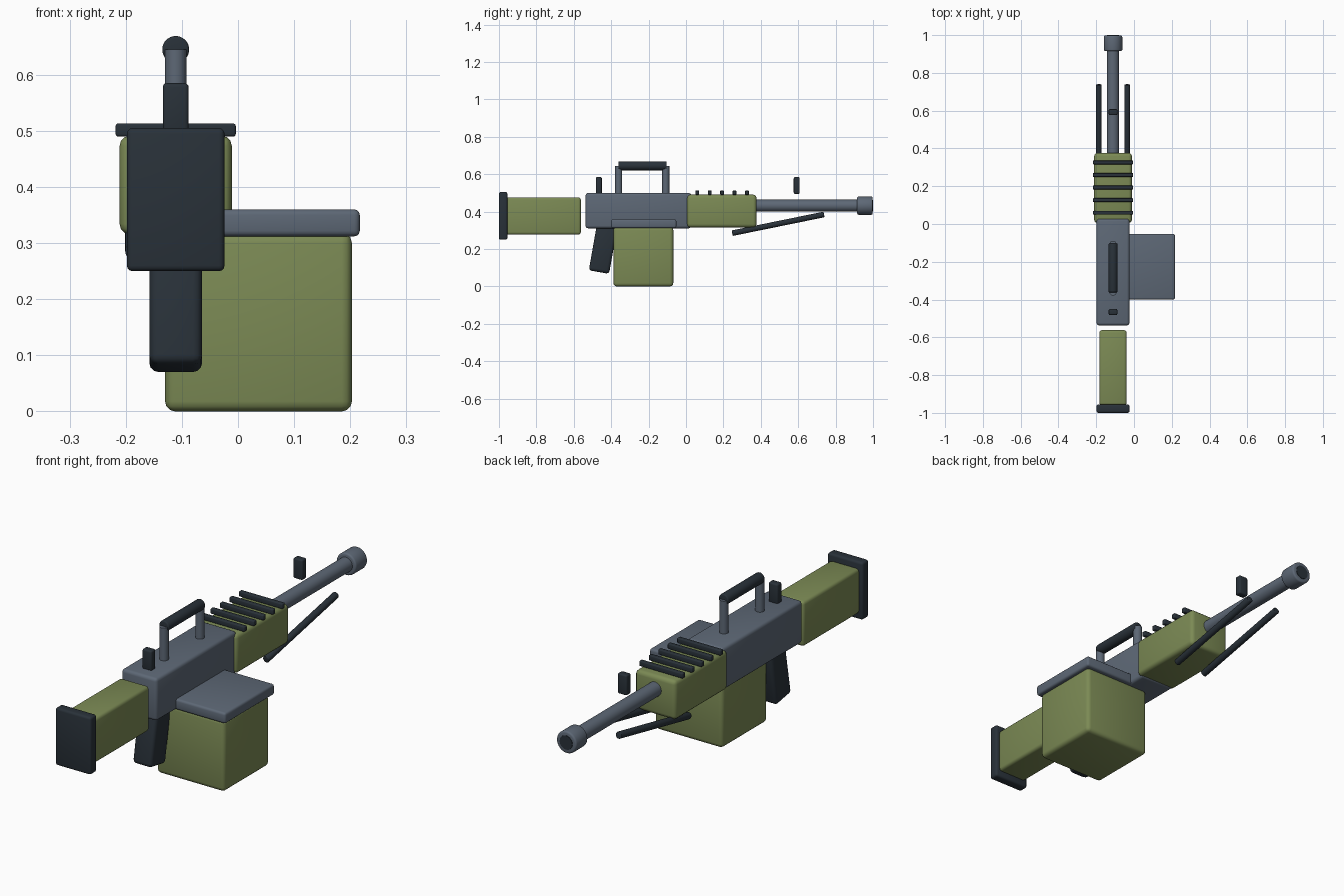
import bpy, bmesh
from math import radians
from mathutils import Vector, Matrix

cube = bpy.data.objects.get("Cube")
if cube:
    bpy.data.objects.remove(cube, do_unlink=True)

AXIS = -0.111   # centre line of the weapon
BORE = 0.432    # barrel height


def material(name, colour):
    mat = bpy.data.materials.new(name)
    mat.use_nodes = True
    mat.diffuse_color = (*colour, 1)
    mat.node_tree.nodes["Principled BSDF"].inputs["Base Color"].default_value = (*colour, 1)
    return mat


green = material("olive green", (0.2, 0.255, 0.09))
slate = material("slate grey", (0.11, 0.138, 0.18))
dark = material("dark gunmetal", (0.022, 0.031, 0.041))


def finish(bm, name, mat, matrix=None):
    mesh = bpy.data.meshes.new(name)
    bm.to_mesh(mesh)
    bm.free()
    mesh.materials.append(mat)
    obj = bpy.data.objects.new(name, mesh)
    bpy.context.collection.objects.link(obj)
    if matrix:
        obj.matrix_world = matrix
    bpy.ops.object.select_all(action="DESELECT")
    obj.select_set(True)
    bpy.context.view_layer.objects.active = obj
    bpy.ops.object.shade_smooth_by_angle(angle=radians(40))
    return obj


def box(name, mat, x, y, z, bevel, tilt=0):
    """Rounded box from (min, max) ranges, tilted about x."""
    size = [r[1] - r[0] for r in (x, y, z)]
    centre = [(r[0] + r[1]) / 2 for r in (x, y, z)]
    bm = bmesh.new()
    bmesh.ops.create_cube(bm, size=1)
    bmesh.ops.scale(bm, vec=size, verts=bm.verts)
    bmesh.ops.bevel(bm, geom=bm.edges[:], offset=bevel, segments=3,
                    profile=0.5, affect="EDGES")
    return finish(bm, name, mat,
                  Matrix.Translation(centre) @ Matrix.Rotation(radians(tilt), 4, "X"))


def rod(name, mat, start, end, radius, bevel=0.0):
    """Cylinder between two points with softened rims."""
    start, end = Vector(start), Vector(end)
    axis = end - start
    bm = bmesh.new()
    bmesh.ops.create_cone(bm, cap_ends=True, segments=32, radius1=radius,
                          radius2=radius, depth=axis.length)
    if bevel:
        rims = [e for e in bm.edges if abs(e.verts[0].co.z - e.verts[1].co.z) < 1e-5]
        bmesh.ops.bevel(bm, geom=rims, offset=bevel, segments=3,
                        profile=0.5, affect="EDGES")
    turn = axis.to_track_quat("Z", "Y").to_matrix().to_4x4()
    return finish(bm, name, mat, Matrix.Translation((start + end) / 2) @ turn)


def across(half):
    return (AXIS - half, AXIS + half)


# Stock and butt plate
box("butt_plate", dark, across(0.087), (-1.0, -0.955), (0.25, 0.505), 0.01)
box("stock", green, across(0.072), (-0.96, -0.562), (0.277, 0.477), 0.014)

# Receiver, grip and handguard
box("receiver", slate, across(0.087), (-0.537, 0.028), (0.311, 0.5), 0.014)
box("pistol_grip", dark, across(0.047), (-0.497, -0.387), (0.075, 0.345), 0.016, -10)
box("handguard", green, across(0.1), (0.005, 0.377), (0.316, 0.491), 0.018)

# Cooling ribs over the handguard
for i in range(5):
    y = 0.06 + i * 0.0665
    box(f"rib_{i + 1}", dark, across(0.107), (y - 0.01, y + 0.01), (0.49, 0.513), 0.004)

# Ammunition box and lid
box("ammo_box", green, (-0.13, 0.203), (-0.388, -0.068), (0, 0.318), 0.018)
box("ammo_box_lid", slate, (-0.143, 0.217), (-0.4, -0.052), (0.312, 0.36), 0.01)

# Barrel and muzzle
rod("barrel", slate, (AXIS, 0.36, BORE), (AXIS, 0.93, BORE), 0.032)
rod("muzzle", slate, (AXIS, 0.915, BORE), (AXIS, 0.998, BORE), 0.049, 0.008)
rod("bore", dark, (AXIS, 0.992, BORE), (AXIS, 1.0, BORE), 0.031)

# Carry handle
for label, y in (("rear", -0.36), ("front", -0.108)):
    rod(f"{label}_handle_post", slate, (AXIS, y, 0.48), (AXIS, y, 0.645), 0.019)
rod("handle_bar", dark, (AXIS, -0.362, 0.645), (AXIS, -0.103, 0.645), 0.024, 0.005)

# Sights
for label, y in (("rear", -0.466), ("front", 0.592)):
    box(f"{label}_sight", dark, across(0.023), (y - 0.016, y + 0.016), (0.495, 0.585), 0.007)

# Folded bipod legs
for label, side in (("right", -1), ("left", 1)):
    x = AXIS + side * 0.075
    rod(f"{label}_bipod_leg", dark, (x, 0.247, 0.285), (x, 0.738, 0.385), 0.015, 0.003)
